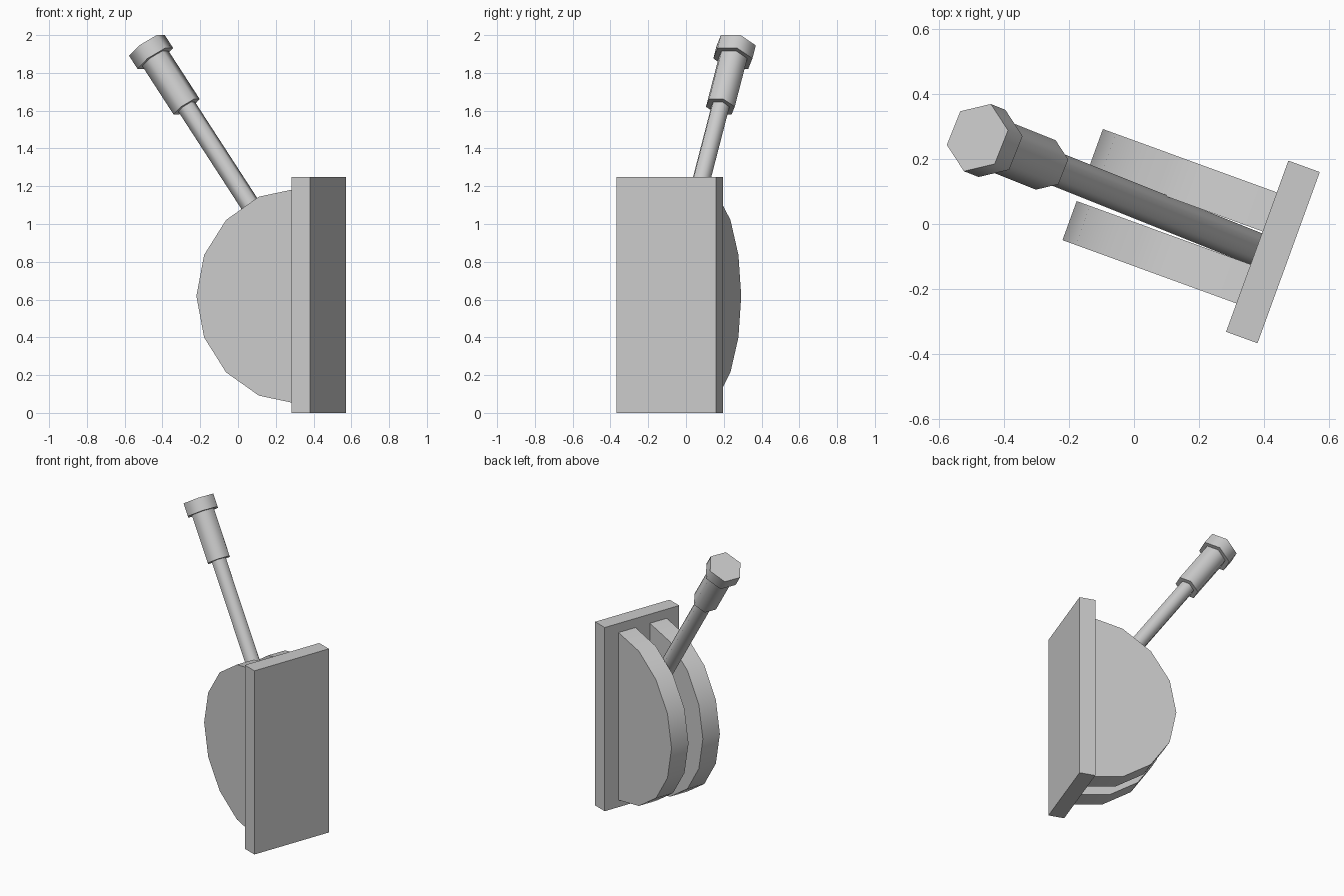
import bpy, bmesh
from math import radians, sin, cos, pi
from mathutils import Matrix, Vector

if "Cube" in bpy.data.objects:
    bpy.data.objects.remove(bpy.data.objects["Cube"])

TURN = Matrix.Rotation(radians(-20), 4, 'Z')   # whole switch is turned in plan


def add_object(name, bm, matrix, smooth=0):
    bm.transform(matrix)
    bmesh.ops.recalc_face_normals(bm, faces=bm.faces[:])
    mesh = bpy.data.meshes.new(name)
    bm.to_mesh(mesh)
    bm.free()
    ob = bpy.data.objects.new(name, mesh)
    bpy.context.collection.objects.link(ob)
    if smooth:
        bpy.ops.object.select_all(action='DESELECT')
        ob.select_set(True)
        bpy.context.view_layer.objects.active = ob
        bpy.ops.object.shade_smooth_by_angle(angle=radians(smooth))
    return ob


# Back plate
bm = bmesh.new()
bmesh.ops.create_cube(bm, size=1)
bmesh.ops.scale(bm, vec=(0.103, 0.561, 1.25), verts=bm.verts[:])
add_object("back_plate", bm, TURN @ Matrix.Translation((0.4315, 0.0655, 0.625)))


# Two half-disc cheeks with a slot between them
def half_disc(name, y):
    bm = bmesh.new()
    r = 0.57
    ring = [bm.verts.new((-r * sin(i * pi / 8), 0, r * cos(i * pi / 8))) for i in range(9)]
    face = bm.faces.new(ring)
    out = bmesh.ops.extrude_face_region(bm, geom=[face])
    moved = [v for v in out["geom"] if isinstance(v, bmesh.types.BMVert)]
    bmesh.ops.translate(bm, vec=(0, 0.128, 0), verts=moved)
    add_object(name, bm, TURN @ Matrix.Translation((0.38, y, 0.618)), 30)


half_disc("front_cheek", -0.122)
half_disc("rear_cheek", 0.114)

# Lever: hexagonal rod, grip and end cap along one tilted axis
pivot = TURN @ Vector((0.38, 0.056, 0.62))
LEVER = (Matrix.Translation(pivot) @ Matrix.Rotation(radians(-21.8), 4, 'Z')
         @ Matrix.Rotation(radians(-34.9), 4, 'Y'))
for name, radius, start, end in (("lever_rod", 0.052, 0.0, 1.25),
                                 ("lever_grip", 0.082, 1.22, 1.55),
                                 ("lever_cap", 0.1115, 1.532, 1.616)):
    bm = bmesh.new()
    bmesh.ops.create_cone(bm, cap_ends=True, segments=6, radius1=radius,
                          radius2=radius, depth=end - start,
                          matrix=Matrix.Rotation(radians(90), 4, 'Z'))
    # keep one corner of the hexagon pointing sideways
    if max(abs(v.co.y) for v in bm.verts) < radius * 0.95:
        bm.transform(Matrix.Rotation(radians(30), 4, 'Z'))
    add_object(name, bm, LEVER @ Matrix.Translation((0, 0, (start + end) / 2)), 65)
